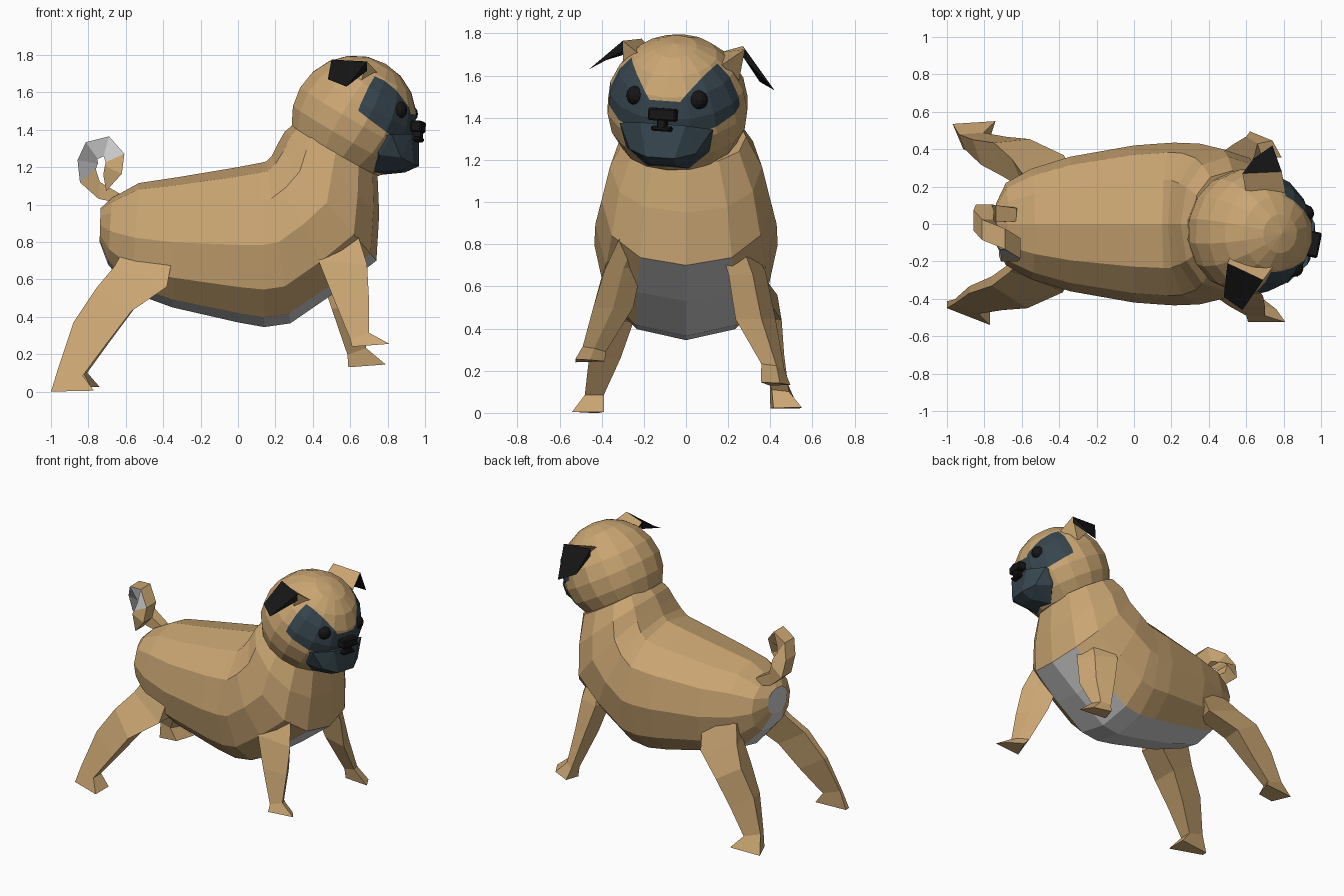
import bpy, bmesh
from math import sin, cos, radians, pi, copysign
from mathutils import Vector, Matrix

if "Cube" in bpy.data.objects:
    bpy.data.objects.remove(bpy.data.objects["Cube"])


def mat(name, r, g, b):
    m = bpy.data.materials.new(name)
    m.diffuse_color = (r, g, b, 1)
    m.use_nodes = True
    m.node_tree.nodes["Principled BSDF"].inputs["Base Color"].default_value = m.diffuse_color
    return m


TAN = mat("tan fur", 0.59, 0.38, 0.17)
GREY = mat("pale underside", 0.6, 0.6, 0.6)
MASK = mat("slate mask", 0.037, 0.06, 0.075)
BLACK = mat("black", 0.008, 0.008, 0.008)


def finish(name, bm, mats, world=None):
    bmesh.ops.recalc_face_normals(bm, faces=bm.faces)
    me = bpy.data.meshes.new(name)
    bm.to_mesh(me)
    bm.free()
    for m in mats:
        me.materials.append(m)
    ob = bpy.data.objects.new(name, me)
    if world:
        ob.matrix_world = world
    bpy.context.collection.objects.link(ob)
    return ob


def loft(name, rings, mats, pick=lambda ring, side: 0, cap=0):
    """Skin a list of closed point rings; pick() gives each face its material slot."""
    bm = bmesh.new()
    vs = [[bm.verts.new(p) for p in r] for r in rings]
    n = len(vs[0])
    for i in range(len(vs) - 1):
        for j in range(n):
            k = (j + 1) % n
            f = bm.faces.new((vs[i][j], vs[i][k], vs[i + 1][k], vs[i + 1][j]))
            f.material_index = pick(i, j)
    bm.faces.new(vs[0]).material_index = cap
    bm.faces.new(vs[-1])
    return finish(name, bm, mats)


# Body and neck: each ring runs from a back point to a belly point, plus half width
spine = [(-.735, .98, -.74, .80, .11), (-.675, 1.035, -.695, .68, .22),
         (-.53, 1.115, -.57, .53, .295), (-.33, 1.145, -.35, .45, .36),
         (0, 1.20, 0, .37, .42), (.13, 1.225, .14, .345, .43),
         (.15, 1.23, .28, .365, .435), (.18, 1.26, .52, .53, .43),
         (.21, 1.32, .74, .70, .40), (.25, 1.39, .755, .95, .36),
         (.31, 1.44, .745, 1.18, .285)]


def bulge(v):
    return copysign(abs(v) ** 0.88, v)


rings = []
for tx, tz, bx, bz, w in spine:
    c = Vector(((tx + bx) / 2, 0, (tz + bz) / 2))
    u = Vector((bx, 0, bz)) - c
    rings.append([c + u * bulge(cos(a)) + Vector((0, w * bulge(sin(a)), 0))
                  for a in (2 * pi * j / 12 for j in range(12))])
loft("body", rings, [TAN, GREY], lambda i, j: int(j in (0, 11) and i < 8), cap=1)


# Legs: rings of back x,z / front x,z / inner and outer y. The section lists corners as
# (back-to-front, inner-to-outer) fractions; shift grows toward the foot
def leg(name, side, path, section, shift=(0, 0, 0)):
    out = []
    for i, (xb, zb, xf, zf, yi, yo) in enumerate(path):
        d = Vector(shift) * (i / (len(path) - 1))
        out.append([Vector((xb + (xf - xb) * u, side * (yi + (yo - yi) * v),
                            zb + (zf - zb) * u)) + d for u, v in section])
    loft(name, out, [TAN])


hind = [(-.60, .78, -.34, .78, .12, .29), (-.66, .67, -.38, .56, .18, .365),
        (-.76, .55, -.57, .43, .25, .45), (-.88, .37, -.70, .26, .31, .46),
        (-.96, .13, -.83, .085, .39, .48), (-1.0, .0, -.77, .005, .39, .54)]
fore = [(.46, .80, .64, .84, .15, .31), (.43, .70, .69, .68, .21, .385),
        (.51, .50, .70, .50, .25, .44), (.60, .28, .70, .315, .38, .49),
        (.61, .24, .81, .255, .385, .525)]
leg("hind_leg_right", -1, hind, [(0, .15), (1, 0), (1, 1), (0, .4)])
leg("hind_leg_left", 1, hind, [(.25, 0), (.8, .1), (1, 1), (0, .9)], (.03, .01, .02))
leg("front_leg_right", -1, fore, [(0, 1), (1, 1), (.75, .5), (.3, 0)])
leg("front_leg_left", 1, fore, [(0, .3), (1, 0), (.75, .65), (.15, 1)], (-.02, -.03, -.11))

# Curled tail: angle, radius, sideways offset, half thickness
curl = [(-58, .22, .05, .035), (-95, .14, .055, .045), (-140, .095, .05, .055),
        (-190, .075, .02, .055), (-235, .09, -.03, .055), (-285, .10, -.08, .055),
        (-335, .08, -.13, .055), (-385, .07, -.15, .05), (-440, .10, -.13, .045)]
rings = []
for ang, r, y, t in curl:
    a = radians(ang)
    rings.append([(-.73 + (r + p * t) * cos(a), y + q * t, 1.215 + (r + p * t) * sin(a))
                  for p, q in ((-1, -1), (1, -1), (1, 1), (-1, 1))])
loft("tail", rings, [TAN, GREY], lambda i, j: int(j == 0 and 2 <= i <= 5))

# Head frame: turned and tilted slightly to one side
HEAD = (Matrix.Translation((.62, -.04, 1.46)) @ Matrix.Rotation(radians(-11), 4, 'Z')
        @ Matrix.Rotation(-.07, 4, 'X'))

# Head: tilted faceted sphere with flat base, face mask cut in by planes
bm = bmesh.new()
bmesh.ops.create_uvsphere(bm, u_segments=16, v_segments=10, radius=.338)
for v in bm.verts:
    v.co.z = max(v.co.z, -.2)
bmesh.ops.dissolve_degenerate(bm, edges=bm.edges, dist=1e-4)
bmesh.ops.rotate(bm, verts=bm.verts, matrix=Matrix.Rotation(radians(30), 3, 'Y'))
cuts = [((.084, 0, .02), (1, 0, -.347)), ((.084, 0, .02), (1, 0, 1.277)),
        ((0, .06, 0), (0, -1.43, 1)), ((0, -.06, 0), (0, 1.43, 1)), ((0, 0, .02), (0, 0, 1))]
for co, no in cuts:
    fs = [f for f in bm.faces if f.calc_center_median().x > .03]
    geom = list({e for f in fs for e in f.edges} | {v for f in fs for v in f.verts}) + fs
    bmesh.ops.bisect_plane(bm, geom=geom, plane_co=co, plane_no=no, dist=1e-4)
for f in bm.faces:
    c = f.calc_center_median()
    brow = c.z < 1.43 * (abs(c.y) - .06) or c.z < .02
    side = c.x > .084 + .347 * (c.z - .02) and c.x > .084 - 1.277 * (c.z - .02)
    f.material_index = int(brow and side)
finish("head", bm, [TAN, MASK], HEAD)

# Muzzle: convex block mirrored across the face
bm = bmesh.new()
for x, y, z in ((.345, .07, -.25), (.335, .11, -.09), (.25, .225, -.10), (.29, .16, -.22),
                (.18, .20, -.21), (.13, .10, -.295), (.27, .06, -.285), (.15, .22, -.12)):
    for s in (-1, 1):
        bm.verts.new((x, s * y, z))
bmesh.ops.convex_hull(bm, input=bm.verts)
finish("muzzle", bm, [MASK], HEAD)

# Nose and mouth: bar, stem and lower bar
bm = bmesh.new()
for w, h, z, x in ((.135, .06, -.045, .35), (.045, .06, -.085, .345), (.10, .025, -.112, .345)):
    bmesh.ops.create_cube(bm, size=1, matrix=Matrix.Translation((x, 0, z))
                          @ Matrix.Diagonal((.06, w, h, 1)))
bmesh.ops.bevel(bm, geom=bm.edges, offset=.008, segments=1, affect='EDGES')
finish("nose", bm, [BLACK], HEAD)

# Eyes
for s, label in ((-1, "right"), (1, "left")):
    bm = bmesh.new()
    bmesh.ops.create_uvsphere(bm, u_segments=12, v_segments=8, radius=.047,
                              matrix=Matrix.Translation((.272, s * .15, .035)))
    finish("eye_" + label, bm, [BLACK], HEAD)


# Ears: tan base folding over into a black flap
def ear(name, base, fold, tip):
    bm = bmesh.new()
    b = [bm.verts.new(p) for p in base]
    f = [bm.verts.new(p) for p in fold]
    t = [bm.verts.new(p) for p in tip]
    for face in ((b[0], f[0], f[1], b[1]), (b[1], f[1], b[2]), (b[0], b[2], f[0]), (f[0], b[2], f[1])):
        bm.faces.new(face)
    bm.faces.new(b)
    # thin flap wedge
    under = [bm.verts.new(Vector(p) - Vector((0, 0, .05))) for p in fold]
    for face in ((f[0], f[1], t[0], t[1]), (under[1], under[0], t[1], t[0]),
                 (f[0], t[1], under[0]), (f[1], under[1], t[0])):
        bm.faces.new(face).material_index = 1
    finish(name, bm, [TAN, BLACK])


ear("ear_right", [(.52, -.16, 1.72), (.75, -.22, 1.70), (.65, -.30, 1.63)],
    [(.50, -.21, 1.775), (.69, -.30, 1.765)], [(.58, -.46, 1.63), (.48, -.39, 1.67)])
ear("ear_left", [(.60, .16, 1.71), (.81, .17, 1.65), (.72, .25, 1.57)],
    [(.58, .27, 1.74), (.79, .28, 1.725)], [(.74, .42, 1.53), (.64, .35, 1.57)])
